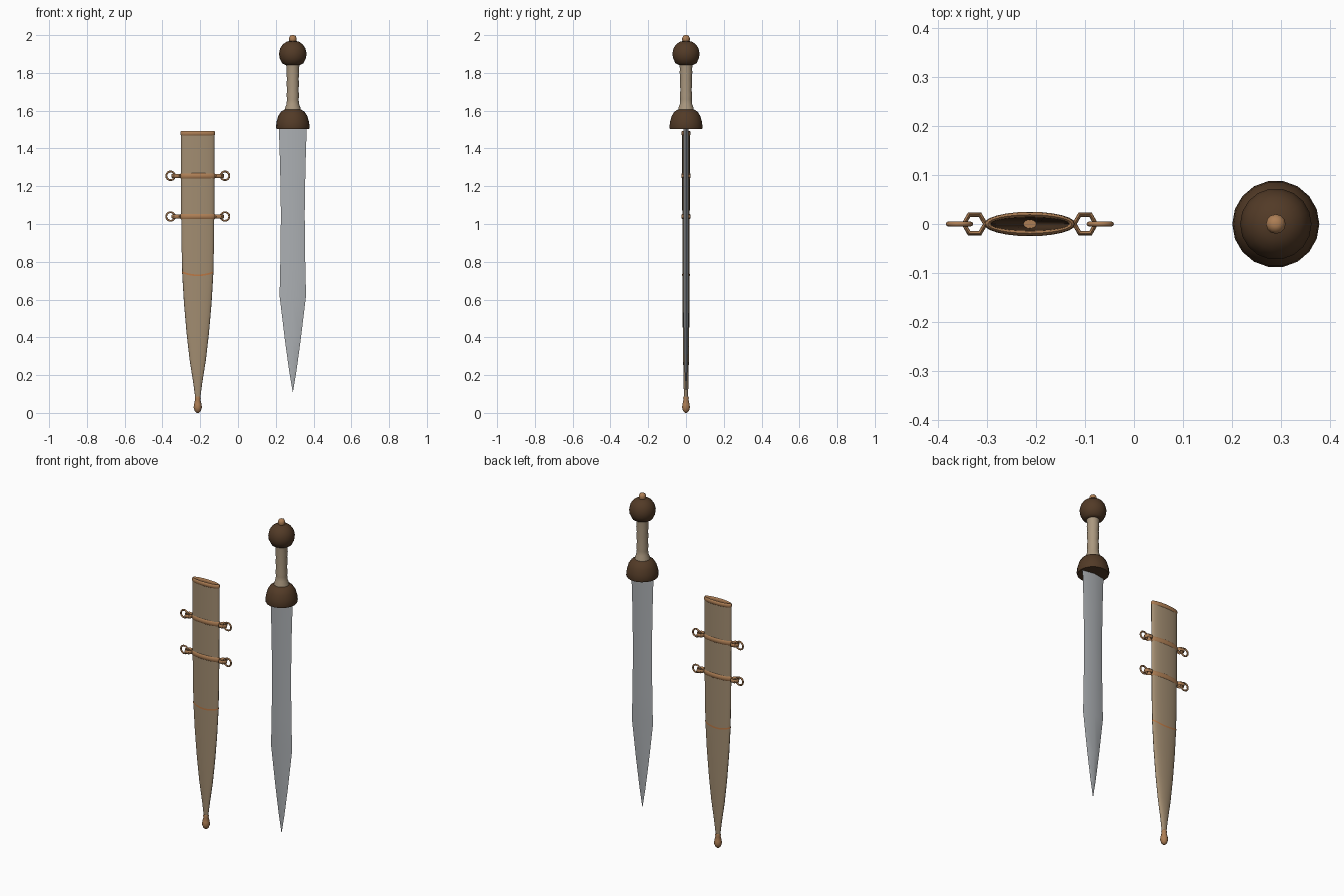
import bpy, bmesh
from math import cos, sin, pi, radians, copysign
from mathutils import Matrix

cube = bpy.data.objects.get("Cube")
if cube:
    bpy.data.objects.remove(cube, do_unlink=True)


def material(name, rgb):
    m = bpy.data.materials.new(name)
    m.use_nodes = True
    m.diffuse_color = (*rgb, 1)
    m.node_tree.nodes["Principled BSDF"].inputs["Base Color"].default_value = (*rgb, 1)
    return m


STEEL = material("grey steel", (0.41, 0.43, 0.45))
LEATHER = material("tan leather", (0.36, 0.265, 0.165))
GRIP = material("pale grip", (0.40, 0.31, 0.21))
WOOD = material("dark wood", (0.085, 0.043, 0.02))
BRONZE = material("bronze", (0.42, 0.21, 0.09))
STITCH = material("orange trim", (0.50, 0.19, 0.06))

SWORD_X, SHEATH_X = 0.29, -0.213


def loft(name, rings, mat, cap_start=True, cap_end=True, wrap=False, inward=False):
    """Skin a list of equal-sized closed rings."""
    bm = bmesh.new()
    loops = [[bm.verts.new(p) for p in ring] for ring in rings]
    pairs = list(zip(loops, loops[1:]))
    if wrap:
        pairs.append((loops[-1], loops[0]))
    for a, b in pairs:
        for i in range(len(a)):
            j = (i + 1) % len(a)
            bm.faces.new((a[i], a[j], b[j], b[i]))
    if cap_start and not wrap:
        bm.faces.new(loops[0])
    if cap_end and not wrap:
        bm.faces.new(loops[-1])
    bmesh.ops.recalc_face_normals(bm, faces=bm.faces)
    if inward:
        bmesh.ops.reverse_faces(bm, faces=bm.faces)
    mesh = bpy.data.meshes.new(name)
    bm.to_mesh(mesh)
    bm.free()
    mesh.materials.append(mat)
    ob = bpy.data.objects.new(name, mesh)
    bpy.context.collection.objects.link(ob)
    bpy.ops.object.select_all(action="DESELECT")
    ob.select_set(True)
    bpy.context.view_layer.objects.active = ob
    bpy.ops.object.shade_smooth_by_angle(angle=radians(50))
    return ob


def oval(x, z, rx, ry, n, power=1.0):
    pts = []
    for i in range(n):
        a = 2 * pi * i / n
        s = sin(a)
        pts.append((x + rx * cos(a), copysign(abs(s) ** power, s) * ry, z))
    return pts


def lathe(name, x, profile, mat, n=18):
    return loft(name, [oval(x, z, r, r, n) for r, z in profile], mat)


def hoop(name, x, z, rx, ry, thick, height, mat, n=24, upright=False):
    """Oval ring; thick and height are half sizes of its rounded section."""
    rings = []
    for i in range(n):
        a = 2 * pi * i / n
        ring = []
        for k in range(8):
            t = 2 * pi * k / 8
            d = thick * cos(t)
            ring.append(((rx + d) * cos(a), (ry + d) * sin(a), height * sin(t)))
        rings.append(ring)
    ob = loft(name, rings, mat, wrap=True)
    if upright:
        ob.data.transform(Matrix.Rotation(pi / 2, 4, "X"))
    ob.data.transform(Matrix.Translation((x, 0, z)))
    return ob


# Blade: diamond section, slight waist, long point
blade = [(1.52, 0.074, 0.014), (1.30, 0.067, 0.014), (1.05, 0.063, 0.014),
         (0.80, 0.066, 0.014), (0.62, 0.070, 0.014), (0.38, 0.041, 0.011),
         (0.22, 0.019, 0.007), (0.11, 0.0006, 0.0006)]
loft("blade", [oval(SWORD_X, z, w, d, 4) for z, w, d in blade], STEEL)

# Hilt
lathe("guard", SWORD_X, [(0.086, 1.502), (0.089, 1.512), (0.086, 1.54), (0.077, 1.572),
                         (0.062, 1.595), (0.042, 1.607), (0.02, 1.61)], WOOD)
lathe("grip", SWORD_X, [(0.043, 1.59), (0.041, 1.615), (0.033, 1.635), (0.031, 1.66),
                        (0.033, 1.685), (0.030, 1.71), (0.033, 1.74), (0.031, 1.77),
                        (0.034, 1.80), (0.033, 1.825), (0.037, 1.855)], GRIP)
lathe("pommel", SWORD_X, [(0.038, 1.842), (0.056, 1.850), (0.070, 1.878), (0.073, 1.903),
                          (0.067, 1.930), (0.053, 1.951), (0.033, 1.965), (0.01, 1.97)], WOOD)
lathe("pommel_button", SWORD_X, [(0.015, 1.96), (0.020, 1.972), (0.020, 1.985),
                                 (0.015, 1.996), (0.006, 2.0)], BRONZE, 12)

# Sheath body with a dark lining inside
sheath = [(0.07, 0.012, 0.010), (0.16, 0.024, 0.013), (0.28, 0.043, 0.015),
          (0.42, 0.059, 0.017), (0.58, 0.073, 0.018), (0.73, 0.082, 0.019),
          (0.90, 0.086, 0.019), (1.10, 0.088, 0.020), (1.485, 0.089, 0.020)]
loft("sheath", [oval(SHEATH_X, z, w, d, 24, 0.85) for z, w, d in sheath], LEATHER, cap_end=False)
loft("sheath_lining", [oval(SHEATH_X, z, w * 0.9, d * 0.8, 24, 0.85) for z, w, d in sheath],
     WOOD, cap_end=False, inward=True)
hoop("sheath_rim", SHEATH_X, 1.48, 0.086, 0.019, 0.006, 0.013, BRONZE)


# Curved trim line around the sheath
def trim_ring(z0):
    return [(x, y, z + 0.016 * ((x - SHEATH_X) / 0.083) ** 2)
            for x, y, z in oval(SHEATH_X, z0, 0.0835, 0.0205, 24, 0.85)]


loft("sheath_trim", [trim_ring(0.724), trim_ring(0.733)], STITCH, False, False)

# Tip knob
lathe("sheath_tip", SHEATH_X, [(0.006, 0.0), (0.016, 0.010), (0.022, 0.028), (0.020, 0.045),
                               (0.014, 0.070), (0.016, 0.078), (0.013, 0.088)], BRONZE, 10)

# Two hanger bands, each with side loops and hanging rings
for label, z in (("upper", 1.255), ("lower", 1.04)):
    hoop(label + "_band", SHEATH_X, z, 0.088, 0.019, 0.006, 0.015, BRONZE)
    for side, s in (("left", 1), ("right", -1)):
        hoop(f"{label}_{side}_loop", SHEATH_X + s * 0.113, z, 0.022, 0.022,
             0.005, 0.011, BRONZE, 6)
        hoop(f"{label}_{side}_ring", SHEATH_X + s * 0.144, z, 0.023, 0.023,
             0.005, 0.005, BRONZE, 14, upright=True)
